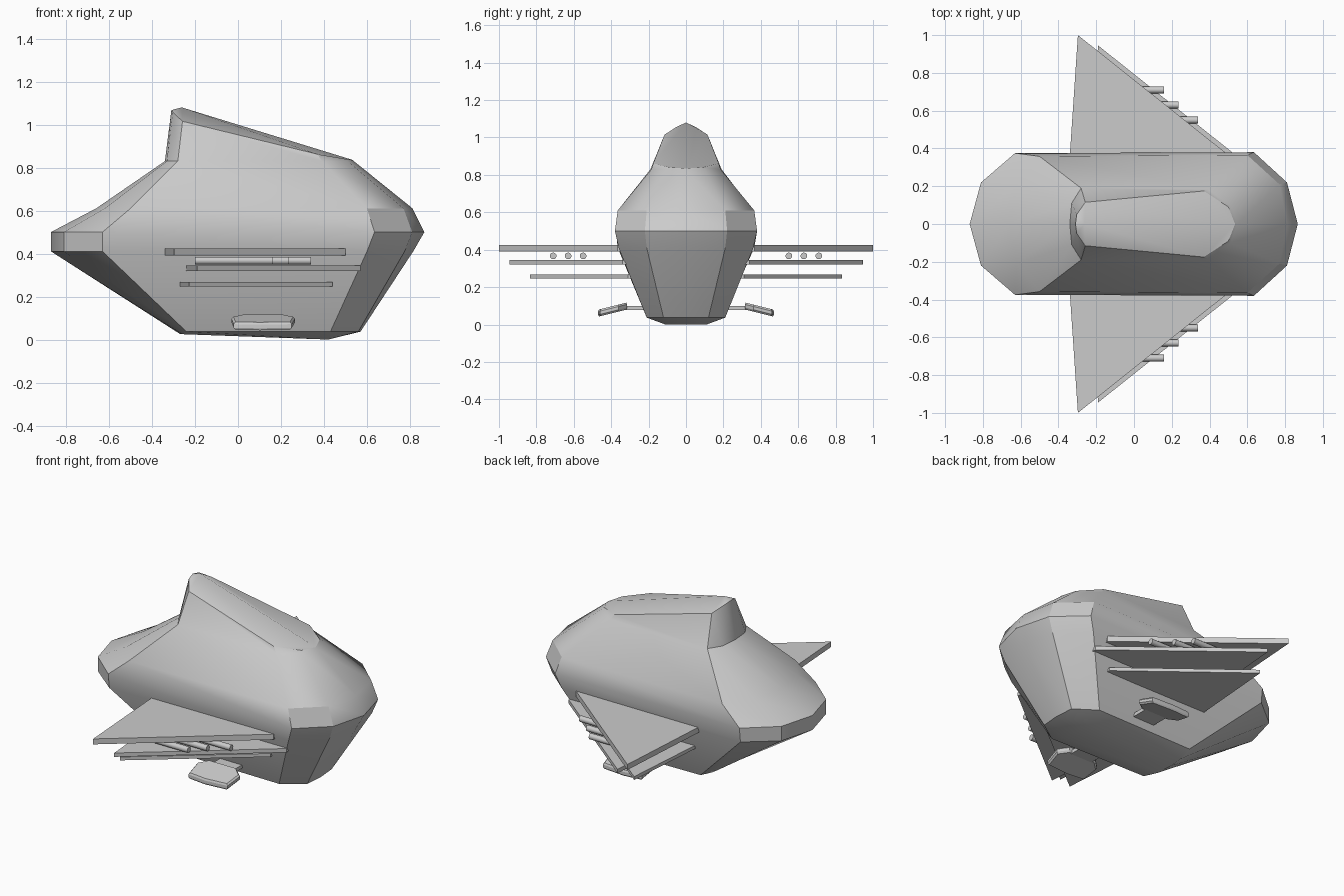
import bpy, bmesh, math

if "Cube" in bpy.data.objects:
    bpy.data.objects.remove(bpy.data.objects["Cube"])


def finish(name, bm, angle=30, mirror=False):
    bmesh.ops.recalc_face_normals(bm, faces=bm.faces)
    me = bpy.data.meshes.new(name)
    bm.to_mesh(me)
    bm.free()
    ob = bpy.data.objects.new(name, me)
    bpy.context.collection.objects.link(ob)
    bpy.ops.object.select_all(action='DESELECT')
    ob.select_set(True)
    bpy.context.view_layer.objects.active = ob
    bpy.ops.object.shade_smooth_by_angle(angle=math.radians(angle))
    if mirror:
        m = ob.modifiers.new("mirror", 'MIRROR')
        m.use_axis = (False, True, False)
    return ob


def loft(bm, rings):
    loops = [[bm.verts.new(p) for p in r] for r in rings]
    n = len(loops[0])
    for a, b in zip(loops, loops[1:]):
        for i in range(n):
            j = (i + 1) % n
            bm.faces.new((a[i], a[j], b[j], b[i]))
    bm.faces.new(loops[0][::-1])
    return loops


def full_ring(half):
    # mirror the half ring; first and last points lie on the centre line
    return half + [(x, -y, z) for x, y, z in half[-2:0:-1]]


def level(z, pts):
    return [(x, y, z) for x, y in pts]


def slab(name, pts, z0, z1):
    bm = bmesh.new()
    loops = loft(bm, [level(z0, pts), level(z1, pts)])
    bm.faces.new(loops[-1])
    return finish(name, bm, 30, True)


# hull: ten-sided rings from the belly up to the roof ridge
rings = [
    [(-.26, 0, .025), (-.26, .10, .025), (-.26, .10, .025),
     (.42, .11, 0), (.42, .11, 0), (.42, 0, 0)],
    [(-.27, 0, .026), (-.265, .11, .028), (-.24, .20, .037),
     (.43, .21, .037), (.56, .12, .037), (.57, 0, .037)],
    level(.41, [(-.87, 0), (-.81, .22), (-.63, .365), (.60, .36), (.775, .21), (.815, 0)]),
    level(.50, [(-.87, 0), (-.81, .22), (-.63, .375), (.635, .38), (.81, .22), (.867, 0)]),
    level(.61, [(-.66, 0), (-.62, .21), (-.50, .358), (.60, .365), (.77, .21), (.812, 0)]),
    [(-.34, 0, .83), (-.33, .11, .83), (-.28, .19, .83),
     (.39, .185, .83), (.51, .10, .83), (.545, 0, .825)],
    [(-.31, 0, 1.067), (-.303, .05, 1.057), (-.258, .115, 1.015),
     (.37, .175, .862), (.50, .09, .84), (.535, 0, .835)],
    [(-.262, 0, 1.08)] * 3 + [(.535, 0, .835)] * 3,
]
bm = bmesh.new()
loft(bm, [full_ring(r) for r in rings])
bmesh.ops.remove_doubles(bm, verts=bm.verts, dist=.0005)
finish("hull", bm, 32)

# three stacked triangular wings per side
slab("upper_wing", [(-.345, .25), (-.34, .36), (-.297, 1.0), (.50, .365), (.50, .25)], .39, .424)
slab("middle_wing", [(-.245, .25), (-.24, .34), (-.19, .945), (.57, .34), (.57, .25)], .32, .344)
slab("lower_wing", [(-.275, .22), (-.27, .30), (-.228, .835), (.44, .31), (.44, .22)], .246, .267)

# gun barrels slung between the upper wings
bm = bmesh.new()
for x, y in ((.16, .71), (.235, .63), (.34, .55)):
    loops = loft(bm, [[(px, y + .018 * math.cos(t), .367 + .018 * math.sin(t))
                       for t in (2 * math.pi * k / 12 for k in range(12))]
                      for px in (x - .36, x)])
    bm.faces.new(loops[-1])
finish("gun_barrels", bm, 32, True)

# tilted landing pods: bevelled hexagonal plates
slope = -.25
plan = [(.02, .315), (-.03, .36), (-.02, .46), (.10, .47), (.25, .46), (.265, .36), (.21, .315)]
cx, cy = .118, .39


def pod_ring(scale, dz):
    return [(cx + (x - cx) * scale, cy + (y - cy) * scale,
             .08 + slope * (cy + (y - cy) * scale - cy) + dz) for x, y in plan]


bm = bmesh.new()
loops = loft(bm, [pod_ring(.94, -.018), pod_ring(1, -.008), pod_ring(1, .009), pod_ring(.94, .019)])
bm.faces.new(loops[-1])
finish("landing_pods", bm, 20, True)

# struts joining pods to the hull
slab("pod_struts", [(.04, .16), (.04, .34), (.19, .34), (.19, .16)], .078, .10)
